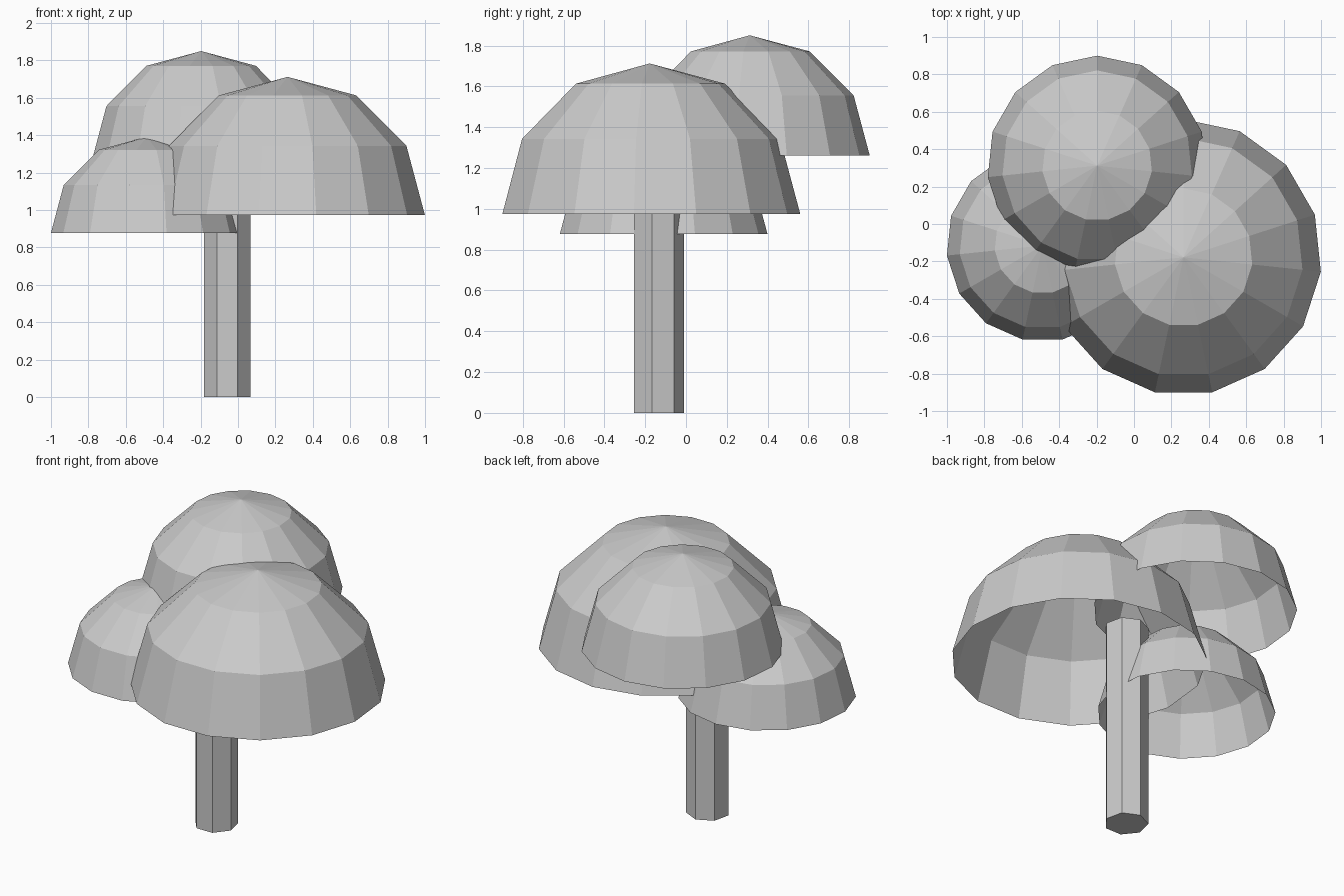
import bpy, bmesh
from math import sin, cos, pi

if "Cube" in bpy.data.objects:
    bpy.data.objects.remove(bpy.data.objects["Cube"])

def dome(name, x, y, rim_z, r, sides=15, rings=3):
    """Open-bottomed faceted half sphere with one vertex pointing to +y."""
    bm = bmesh.new()
    apex = bm.verts.new((0, 0, r))
    loops = []
    for i in range(1, rings + 1):
        a = i * pi / 2 / rings
        loops.append([bm.verts.new((r * sin(a) * sin(-2 * pi * k / sides),
                                    r * sin(a) * cos(2 * pi * k / sides),
                                    r * cos(a))) for k in range(sides)])
    for k in range(sides):
        n = (k + 1) % sides
        bm.faces.new((apex, loops[0][k], loops[0][n]))
        for up, low in zip(loops, loops[1:]):
            bm.faces.new((up[k], low[k], low[n], up[n]))
    mesh = bpy.data.meshes.new(name)
    bm.to_mesh(mesh)
    bm.free()
    ob = bpy.data.objects.new(name, mesh)
    ob.location = (x, y, rim_z)
    bpy.context.collection.objects.link(ob)

# Three overlapping foliage domes
dome("foliage_large", 0.265, -0.178, 0.974, 0.738)
dome("foliage_top", -0.197, 0.312, 1.262, 0.588)
dome("foliage_small", -0.489, -0.115, 0.877, 0.514)

# Seven-sided trunk running up into the foliage
height = 1.3
bpy.ops.mesh.primitive_cylinder_add(vertices=7, radius=0.128, depth=height,
                                    location=(-0.058, -0.139, height / 2))
bpy.context.object.name = "trunk"
